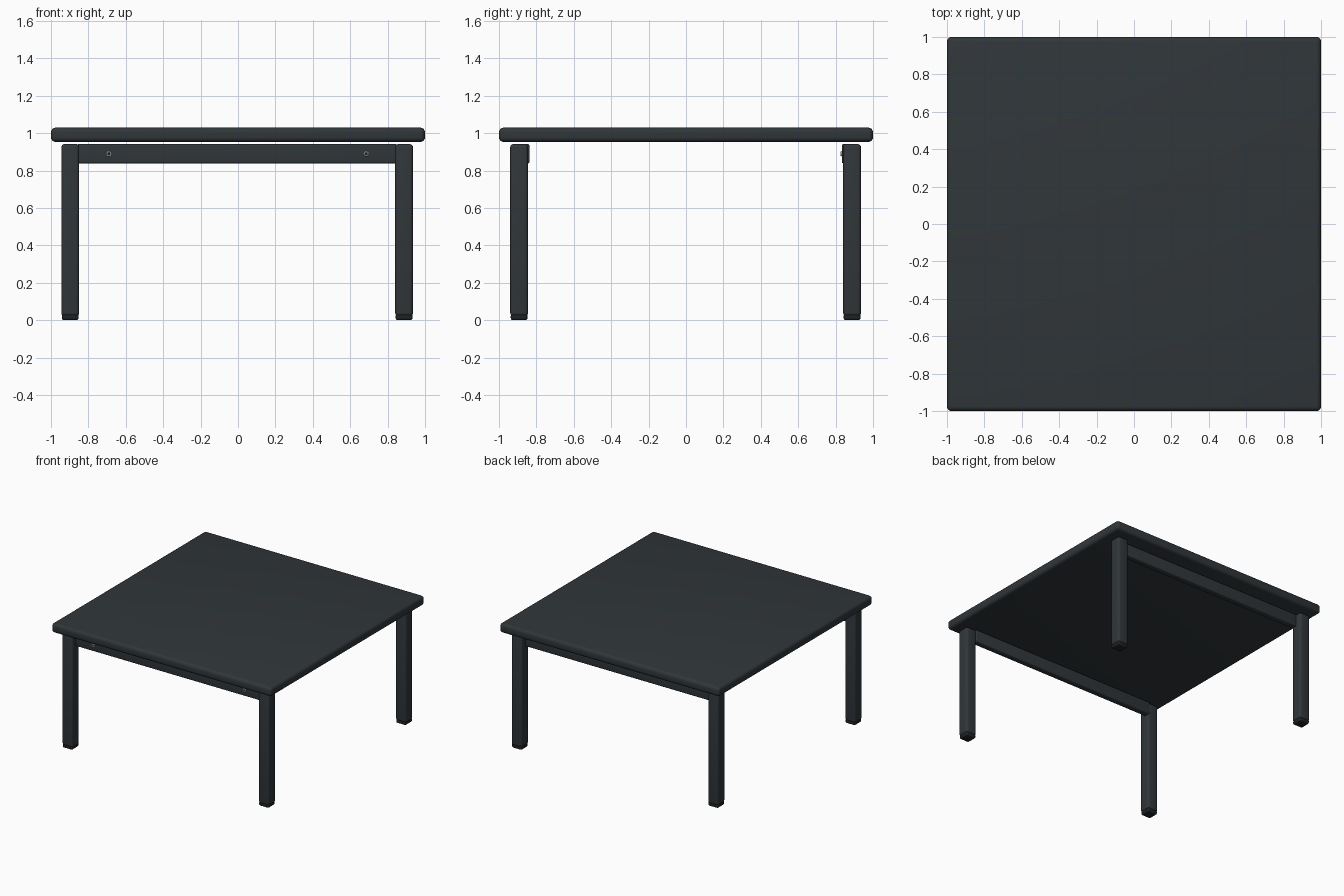
import bpy, math

if "Cube" in bpy.data.objects:
    bpy.data.objects.remove(bpy.data.objects["Cube"])


def material(name, color):
    m = bpy.data.materials.new(name)
    m.diffuse_color = (*color, 1)
    m.use_nodes = True
    m.node_tree.nodes["Principled BSDF"].inputs["Base Color"].default_value = m.diffuse_color
    return m


charcoal = material("charcoal", (0.03, 0.037, 0.042))
black = material("black", (0.015, 0.016, 0.017))
steel = material("steel", (0.6, 0.6, 0.6))


def finish(obj, name, mat):
    obj.name = name
    obj.data.materials.append(mat)
    bpy.ops.object.shade_smooth_by_angle(angle=math.radians(35))
    return obj


def rounded_box(name, x, y, z, mat, bevel, segments=4):
    """Box from (min, max) pairs with rounded edges."""
    spans = (x, y, z)
    bpy.ops.mesh.primitive_cube_add(size=1, location=[sum(s) / 2 for s in spans])
    obj = bpy.context.object
    obj.scale = [s[1] - s[0] for s in spans]
    bpy.ops.object.transform_apply(location=False, rotation=False, scale=True)
    mod = obj.modifiers.new("round", 'BEVEL')
    mod.width, mod.segments = bevel, segments
    bpy.ops.object.modifier_apply(modifier=mod.name)
    return finish(obj, name, mat)


# table top
rounded_box("table_top", (-1, 1), (-1, 1), (0.953, 1.03), charcoal, 0.025)

# legs with stepped feet
H = 0.048
for cx, side in ((-0.897, "left"), (0.888, "right")):
    for cy, end in ((-0.892, "front"), (0.888, "back")):
        rounded_box(f"{end}_{side}_leg", (cx - H, cx + H), (cy - H, cy + H),
                    (0.022, 0.942), charcoal, 0.018)
        rounded_box(f"{end}_{side}_foot", (cx - H + .003, cx + H - .003),
                    (cy - H + .003, cy + H - .003), (0, 0.035), black, 0.012)

# rails and their screws, which face the front on both rails
for y0, y1, end in ((-0.89, -0.837, "front"), (0.833, 0.886, "back")):
    rounded_box(f"{end}_rail", (-0.86, 0.85), (y0, y1), (0.838, 0.942), charcoal, 0.01)
    for sx in (-0.69, 0.685):
        bpy.ops.mesh.primitive_torus_add(
            location=(sx, y0 - 0.003, 0.89), rotation=(math.pi / 2, 0, 0),
            major_radius=0.010, minor_radius=0.004, major_segments=24, minor_segments=8)
        finish(bpy.context.object, f"{end}_screw_ring", steel)
        bpy.ops.mesh.primitive_cylinder_add(
            radius=0.009, depth=0.012, vertices=24,
            location=(sx, y0 + 0.001, 0.89), rotation=(math.pi / 2, 0, 0))
        finish(bpy.context.object, f"{end}_screw_socket", black)
